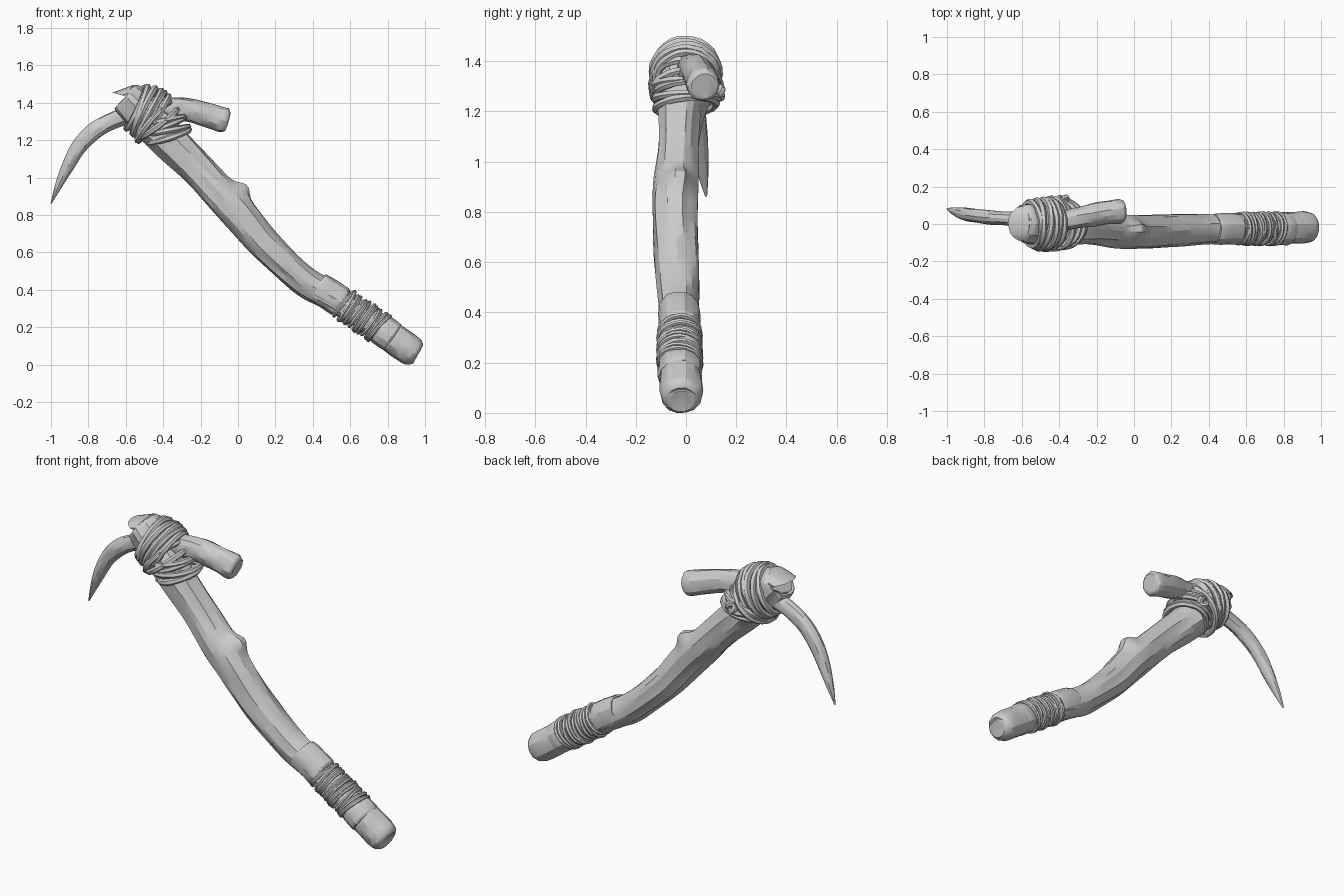
import bpy, bmesh, math, random
from mathutils import Vector, noise

if "Cube" in bpy.data.objects:
    bpy.data.objects.remove(bpy.data.objects["Cube"])

random.seed(4)
grey = bpy.data.materials.new("plain grey")
grey.diffuse_color = (0.6, 0.6, 0.6, 1)
grey.use_nodes = True
grey.node_tree.nodes["Principled BSDF"].inputs["Base Color"].default_value = grey.diffuse_color


def finish(obj, angle):
    obj.data.materials.append(grey)
    bpy.ops.object.select_all(action='DESELECT')
    obj.select_set(True)
    bpy.context.view_layer.objects.active = obj
    if obj.type == 'CURVE':
        bpy.ops.object.convert(target='MESH')
    bpy.ops.object.shade_smooth_by_angle(angle=math.radians(angle))


def spline(pts, t):
    """Catmull-Rom through rows of numbers, t from 0 to 1."""
    s = t * (len(pts) - 1)
    i = min(int(s), len(pts) - 2)
    f = s - i
    a, b = pts[max(i - 1, 0)], pts[i]
    c, d = pts[i + 1], pts[min(i + 2, len(pts) - 1)]
    return [0.5 * (2*q + (r - p)*f + (2*p - 5*q + 4*r - s4)*f*f + (3*q - p - 3*r + s4)*f**3)
            for p, q, r, s4 in zip(a, b, c, d)]


def limb(name, pts, steps, sides, rough=0.0, bump=None, angle=25):
    """Sweep an oval along rows of (x, y, z, in-plane radius, y radius)."""
    bm = bmesh.new()
    rings = []
    for k in range(steps + 1):
        t = k / steps
        row = spline(pts, t)
        p = Vector(row[:3])
        tan = (Vector(spline(pts, min(t + .01, 1))[:3])
               - Vector(spline(pts, max(t - .01, 0))[:3])).normalized()
        side = (Vector((0, 1, 0)) - tan * tan.y).normalized()
        up = side.cross(tan)
        if up.z < 0:
            up = -up
        ring = []
        for j in range(sides):
            a = math.tau * j / sides
            # grain stretched along the length
            g = 1 + rough * noise.noise((math.cos(a) * 2.5, math.sin(a) * 2.5, t * 6))
            off = up * math.sin(a) * row[3] * g + side * math.cos(a) * row[4] * g
            v = p + off
            if bump:
                v += off.normalized() * bump(v, math.sin(a))
            ring.append(bm.verts.new(v))
        rings.append(ring)
    for r0, r1 in zip(rings, rings[1:]):
        for j in range(sides):
            bm.faces.new((r0[j], r0[(j + 1) % sides], r1[(j + 1) % sides], r1[j]))
    bm.faces.new(rings[0])
    bm.faces.new(rings[-1])
    bmesh.ops.recalc_face_normals(bm, faces=bm.faces)
    mesh = bpy.data.meshes.new(name)
    bm.to_mesh(mesh)
    bm.free()
    obj = bpy.data.objects.new(name, mesh)
    bpy.context.collection.objects.link(obj)
    finish(obj, angle)
    return obj


def cord(name, loops, depth):
    """Round cord along closed or open loops of points."""
    cu = bpy.data.curves.new(name, 'CURVE')
    cu.dimensions = '3D'
    cu.bevel_depth = depth
    cu.bevel_resolution = 1
    cu.use_fill_caps = True
    for pts, closed in loops:
        sp = cu.splines.new('POLY')
        sp.points.add(len(pts) - 1)
        for q, v in zip(sp.points, pts):
            q.co = (*v, 1)
            q.radius = random.uniform(.88, 1.1)
        sp.use_cyclic_u = closed
    obj = bpy.data.objects.new(name, cu)
    bpy.context.collection.objects.link(obj)
    finish(obj, 50)


def hoop(centre, along, ru, rv, tilt=0.01, n=28):
    """Slightly uneven oval loop spanning a direction in the xz plane and y."""
    u = Vector((along[0], 0, along[1])).normalized()
    axis = Vector((u.z, 0, -u.x))
    ph = random.uniform(0, 6)
    pts = []
    for i in range(n):
        a = math.tau * i / n
        w = 1 + random.uniform(-.012, .012)
        pts.append(Vector(centre) + u * math.cos(a) * ru * w
                   + Vector((0, math.sin(a) * rv * w, 0))
                   + axis * tilt * math.sin(a + ph))
    return pts, True


# Wooden handle with a branch stub knob on its upper side
def knob(v, s):
    d = (v - Vector((0.02, -0.03, 0.93))).length
    return 0.045 * math.exp(-(d / 0.05) ** 2) * max(s, 0)

limb("handle", [
    (-.60, 0, 1.435, .070, .085), (-.585, 0, 1.42, .092, .103),
    (-.48, 0, 1.31, .10, .105), (-.36, -.02, 1.19, .098, .09),
    (-.22, -.03, 1.05, .092, .08), (-.10, -.04, .92, .093, .085),
    (.01, -.045, .80, .093, .092), (.13, -.04, .655, .088, .092),
    (.26, -.03, .53, .080, .085), (.38, -.025, .43, .078, .08),
    (.50, -.025, .365, .077, .079), (.66, -.025, .262, .074, .076),
    (.80, -.025, .16, .075, .076)], 80, 20, .16, knob)

# Collar above the grip and rounded butt below it
limb("grip_collar", [
    (.425, -.027, .413, .080, .080), (.435, -.027, .407, .086, .084),
    (.50, -.025, .368, .086, .084), (.545, -.025, .337, .086, .084),
    (.555, -.025, .330, .076, .080)], 8, 14, .05)
limb("butt_collar", [
    (.755, -.025, .195, .076, .078), (.765, -.025, .188, .086, .088),
    (.82, -.025, .150, .086, .088), (.83, -.025, .143, .076, .078)], 6, 14, .05)
limb("butt", [
    (.80, -.02, .162, .080, .08), (.83, -.02, .141, .084, .085),
    (.90, -.018, .091, .084, .086), (.935, -.018, .066, .080, .082),
    (.955, -.018, .052, .062, .066), (.96, -.018, .049, .045, .05)], 12, 14, .05)

# Curved pointed blade entering the head, and the blunt rear of the same horn
limb("blade", [
    (-.45, .02, 1.36, .055, .05), (-.58, .025, 1.335, .047, .043),
    (-.68, .03, 1.30, .045, .038), (-.77, .035, 1.248, .046, .038),
    (-.85, .045, 1.165, .042, .038), (-.91, .055, 1.06, .033, .034),
    (-.96, .068, .955, .019, .022), (-.999, .08, .862, .003, .004)], 24, 12, .08)
limb("rear_stub", [
    (-.48, .01, 1.36, .05, .05), (-.38, .02, 1.368, .062, .055),
    (-.27, .04, 1.363, .063, .058), (-.17, .057, 1.335, .066, .064),
    (-.09, .068, 1.311, .069, .066), (-.065, .071, 1.303, .064, .062),
    (-.055, .072, 1.30, .052, .05)], 20, 14, .1)

# Thin cord wound round the grip
wrap = []
for k in range(13):
    f = k / 12
    c = (.565 + .19 * f, -.025, .323 - .127 * f)
    wrap.append(hoop(c, (.57, .82), random.uniform(.079, .088),
                     random.uniform(.079, .086), random.uniform(.004, .014), 20))
cord("grip_cord", wrap, .0105)

# Thick rope round the head, steep layer
steep = []
for k in range(6):
    f = k / 5
    bulge = math.sin(math.pi * (.15 + .7 * f))
    c = (-.545 + .115 * f, 0, 1.372 - .045 * f)
    steep.append(hoop(c, (.40, .92), .112 + .024 * bulge, .108 + .022 * bulge, .012))
cord("head_rope_steep", steep, .0175)

# Flatter layer below the rear stub
flat = []
for k in range(4):
    c = (-.37 - .012 * k, 0, 1.222 + .028 * k)
    flat.append(hoop(c, (.95, .28), .112 + .004 * (k % 2), .118 + .006 * (k % 2), .012))
cord("head_rope_flat", flat, .0165)

# Crossing strands and the loose knot at the back
cross = [hoop((-.43, .0, 1.29), (.80, .60), .13, .132, .015),
         hoop((-.45, .0, 1.30), (.62, .78), .135, .135, .015)]
cord("head_rope_crossing", cross, .0165)
knot = [(Vector((-.38 + .022 * math.cos(a), .135 + .008 * math.sin(2 * a),
                 1.275 + .022 * math.sin(a))), a)[0]
        for a in [math.tau * i / 10 for i in range(10)]]
cord("rope_knot", [(knot, True)], .016)
